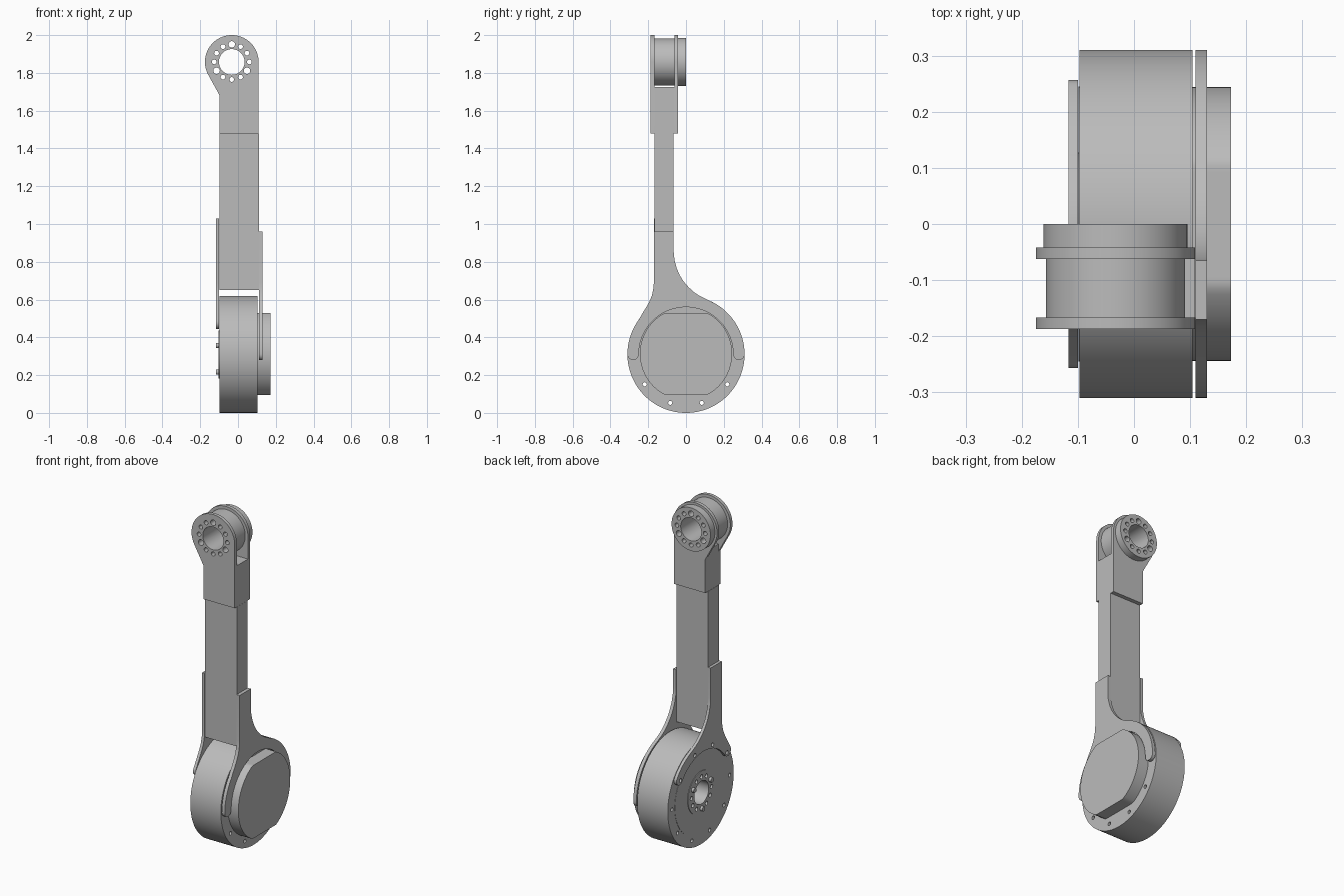
import bpy, bmesh, math
from mathutils import Vector

if "Cube" in bpy.data.objects:
    bpy.data.objects.remove(bpy.data.objects["Cube"])

grey = bpy.data.materials.new("machined_grey")
grey.diffuse_color = (0.50, 0.50, 0.50, 1)
grey.use_nodes = True
grey.node_tree.nodes["Principled BSDF"].inputs["Base Color"].default_value = grey.diffuse_color

MOTOR = (0.0, 0.31)       # motor axis in (y, z), runs along x
PIVOT = (-0.033, 1.858)   # upper pivot axis in (x, z), runs along y


def place(axis, p, d):
    """Map a 2D profile point p and depth d to 3D for the given axis."""
    return (d, p[0], p[1]) if axis == 'X' else (p[0], d, p[1])


def add_prism(bm, pts, axis, d0, d1):
    """Extrude a closed profile between two depths."""
    a = [bm.verts.new(place(axis, p, d0)) for p in pts]
    b = [bm.verts.new(place(axis, p, d1)) for p in pts]
    n = len(pts)
    faces = [bm.faces.new(a), bm.faces.new(b)]
    for i in range(n):
        j = (i + 1) % n
        faces.append(bm.faces.new((a[i], a[j], b[j], b[i])))
    bmesh.ops.recalc_face_normals(bm, faces=faces)


def arc(c, r, a0, a1, n):
    return [(c[0] + r * math.cos(math.radians(a0 + (a1 - a0) * i / n)),
             c[1] + r * math.sin(math.radians(a0 + (a1 - a0) * i / n))) for i in range(n + 1)]


def circle(c, r, n=96):
    return arc(c, r, 0, 360, n)[:-1]


def ring_points(c, r, angles):
    return [(c[0] + r * math.cos(math.radians(a)), c[1] + r * math.sin(math.radians(a)))
            for a in angles]


def rect(u0, u1, v0, v1):
    return [(u0, v0), (u1, v0), (u1, v1), (u0, v1)]


def make(name, prisms, cuts=None):
    """Build an object from prisms, then drill the cut prisms out of it."""
    def build(nm, items):
        bm = bmesh.new()
        for it in items:
            add_prism(bm, *it)
        me = bpy.data.meshes.new(nm)
        bm.to_mesh(me)
        bm.free()
        ob = bpy.data.objects.new(nm, me)
        bpy.context.collection.objects.link(ob)
        return ob
    ob = build(name, prisms)
    if cuts:
        cutter = build("cutter", cuts)
        cutter.hide_render = True
        mod = ob.modifiers.new("drill", 'BOOLEAN')
        mod.operation, mod.solver, mod.object = 'DIFFERENCE', 'EXACT', cutter
        dg = bpy.context.evaluated_depsgraph_get()
        ob.modifiers.remove
        baked = bpy.data.meshes.new_from_object(ob.evaluated_get(dg))
        ob.modifiers.clear()
        ob.data = baked
        bpy.data.objects.remove(cutter)
    ob.data.materials.clear()
    ob.data.materials.append(grey)
    return ob


# Drill patterns
rim_cuts = [(circle(p, 0.011, 16), 'X', -0.2, 0.2)
            for p in ring_points(MOTOR, 0.27, range(0, 360, 36))]
hub_cuts = [(circle(MOTOR, 0.068, 48), 'X', -0.2, 0.06)]
hub_cuts += [(circle(p, 0.012, 16), 'X', -0.2, -0.06)
             for p in ring_points(MOTOR, 0.094, range(0, 360, 30))]
pivot_cuts = [(circle(PIVOT, 0.068, 48), 'Y', -0.3, 0.1)]
for k in range(12):
    p = ring_points(PIVOT, 0.093, [90 + 30 * k])[0]
    pivot_cuts.append((circle(p, 0.017 if k % 4 == 0 else 0.0125, 20), 'Y', -0.3, 0.1))

# Motor body with raised inner face and hub
make("motor_housing", [(circle(MOTOR, 0.31, 128), 'X', -0.097, 0.104)], rim_cuts + hub_cuts)
make("motor_face", [(circle(MOTOR, 0.245), 'X', -0.0985, -0.097)], hub_cuts)
make("motor_hub", [(circle(MOTOR, 0.127), 'X', -0.102, -0.0985)], hub_cuts)
make("hub_pins", [(circle(p, 0.014, 20), 'X', -0.117, -0.062)
                  for p in ring_points(MOTOR, 0.094, (30, 150, 270))])

# Motor end cap: a disc with flat top and bottom
cap = [(y, min(max(z, 0.095), 0.53)) for y, z in circle((0, 0.3125), 0.244, 128)]
make("motor_cap", [(cap, 'X', 0.104, 0.173)])


def bracket(name, x0, x1, top, tip, cuts=None):
    """Flat side bracket: straight neck flowing into two curved arms that end at angle tip."""
    o, i, m = 0.31, 0.25, 0.28
    right_tip = ring_points(MOTOR, m, [tip])[0]
    left_tip = ring_points(MOTOR, m, [180 - tip])[0]
    pts = [(-0.17, top), (-0.17, 0.69), (-0.174, 0.65), (-0.182, 0.617), (-0.195, 0.587),
           (-0.213, 0.555), (-0.232, 0.525)]
    pts += arc(MOTOR, o, 143, 180 - tip, 16)
    pts += arc(left_tip, 0.03, 180 - tip, 360 - tip, 10)[1:-1]
    pts += arc(MOTOR, i, 180 - tip, tip, 48)
    pts += arc(right_tip, 0.03, tip - 180, tip, 10)[1:-1]
    pts += arc(MOTOR, o, tip, 68, 24)
    pts += [(0.075, 0.618), (0.045, 0.637), (0.015, 0.664), (-0.012, 0.695), (-0.034, 0.73),
            (-0.05, 0.768), (-0.061, 0.81), (-0.065, 0.85), (-0.065, top)]
    return make(name, [(pts, 'X', x0, x1)], cuts)


bracket("outer_bracket", 0.11, 0.13, 0.96, 0)
bracket("inner_bracket", -0.117, -0.1, 1.03, 36, rim_cuts)

# Arm beam
make("arm_beam", [(rect(-0.099, 0.11, 0.65, 1.48), 'Y', -0.167, -0.066)])

# Upper fork: solid block and two rounded plates
make("fork_block", [(rect(-0.097, 0.109, 1.48, 1.725), 'Y', -0.167, -0.062)])
plate = [(-0.097, 1.48), (0.109, 1.48)] + arc(PIVOT, 0.142, 0, 208, 64) + [(-0.097, 1.68)]
make("front_fork_plate", [(plate, 'Y', -0.187, -0.167)], pivot_cuts)
make("rear_fork_plate", [(plate, 'Y', -0.062, -0.042)], pivot_cuts)

# Pivot drum and rear flange
make("pivot_drum", [(circle(PIVOT, 0.124), 'Y', -0.167, -0.062)], pivot_cuts)
make("pivot_flange", [(circle(PIVOT, 0.128), 'Y', -0.042, 0.0)], pivot_cuts)

# Smooth the curved walls, keep edges sharp
for ob in bpy.context.scene.objects:
    ob.select_set(True)
    bpy.context.view_layer.objects.active = ob
bpy.ops.object.shade_smooth_by_angle(angle=math.radians(30))
